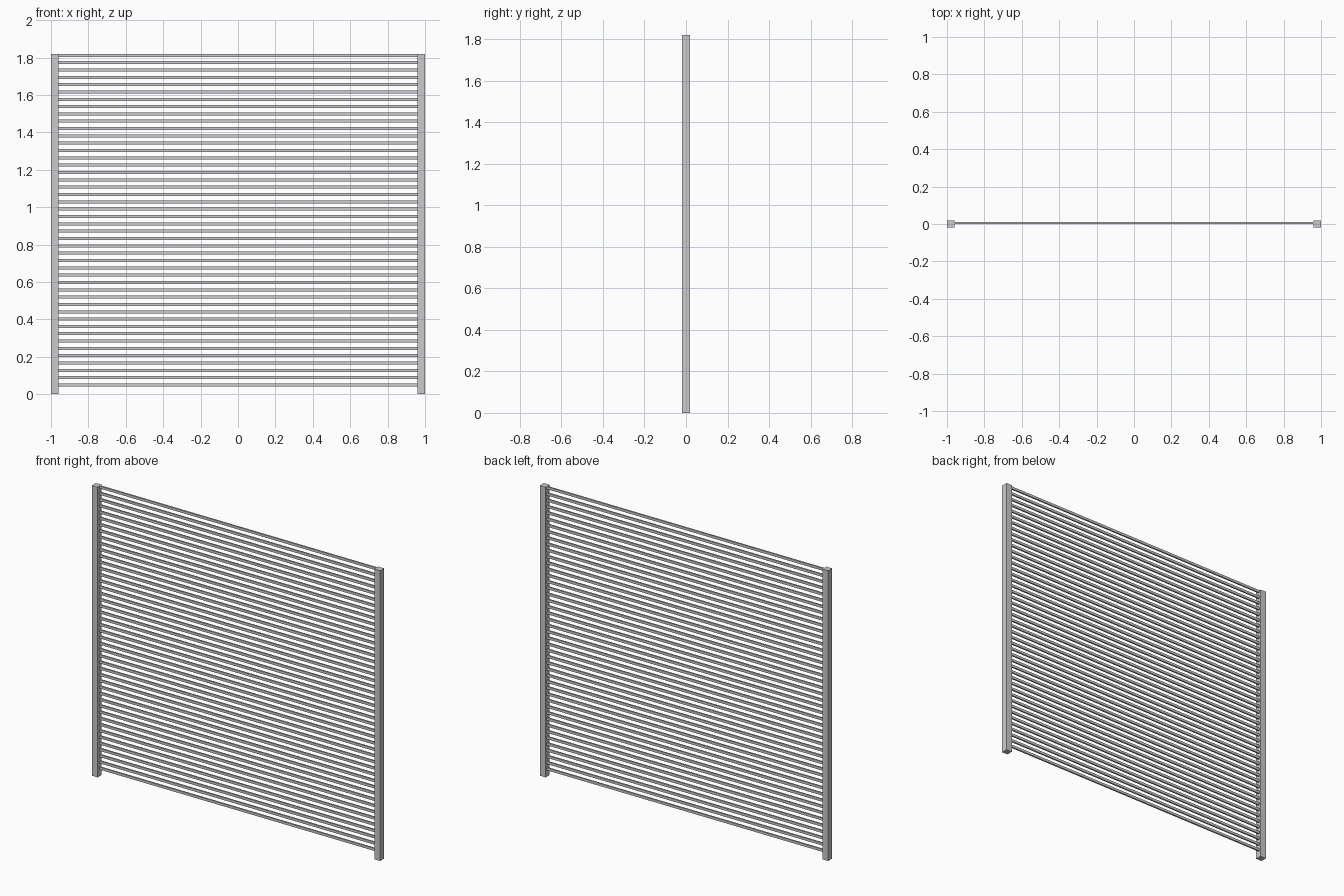
import bpy

if "Cube" in bpy.data.objects:
    bpy.data.objects.remove(bpy.data.objects["Cube"])

def box(name, center, size):
    """Axis-aligned box from its centre and full dimensions."""
    bpy.ops.mesh.primitive_cube_add(size=1, location=center)
    ob = bpy.context.object
    ob.name = name
    ob.scale = size
    bpy.ops.object.transform_apply(location=False, rotation=False, scale=True)
    return ob

HEIGHT = 1.82
POST = 0.04
SLATS = 46
SLAT_H = 0.016
SLAT_T = 0.01
Z_LOW, Z_HIGH = 0.049, 1.812

# Square end posts
for side, label in ((-1, "left"), (1, "right")):
    box(label + "_post", (side * (1 - POST / 2), 0, HEIGHT / 2), (POST, POST, HEIGHT))

# Horizontal slats, set slightly behind the post centre line, repeated upward
slat = box("slats", (0, 0.005, Z_LOW), (2 - 2 * POST, SLAT_T, SLAT_H))
array = slat.modifiers.new("stack", 'ARRAY')
array.count = SLATS
array.use_relative_offset = False
array.use_constant_offset = True
array.constant_offset_displace = (0, 0, (Z_HIGH - Z_LOW) / (SLATS - 1))
